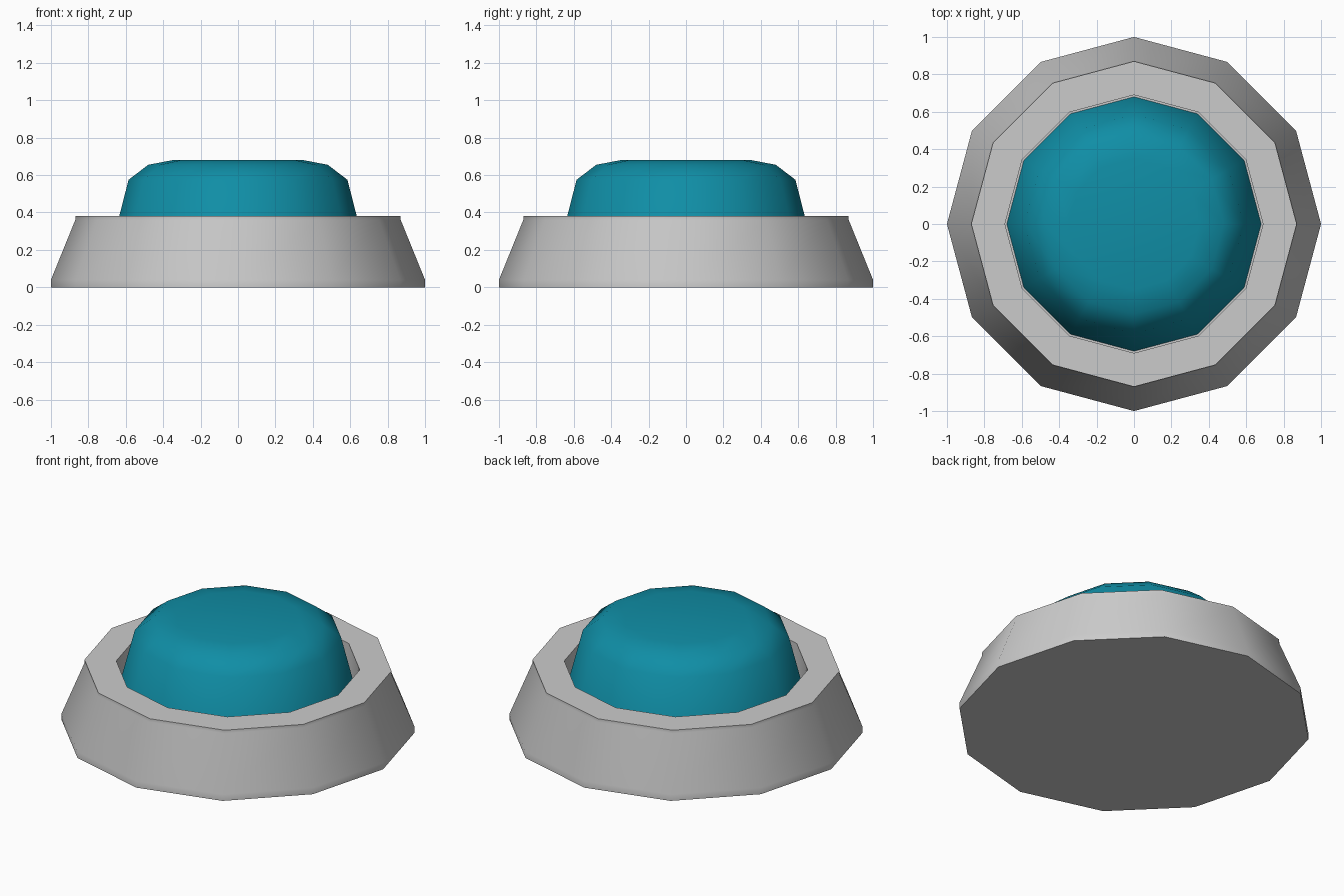
import bpy, bmesh
from math import cos, sin, tau, radians

if "Cube" in bpy.data.objects:
    bpy.data.objects.remove(bpy.data.objects["Cube"])

SIDES = 12


def lathe(name, profile, color=None):
    """Spin a (radius, z) profile into a closed 12-sided solid, capped at both ends."""
    bm = bmesh.new()
    rings = [[bm.verts.new((r * cos(tau * i / SIDES), r * sin(tau * i / SIDES), z))
              for i in range(SIDES)] for r, z in profile]
    for a, b in zip(rings, rings[1:]):
        for i in range(SIDES):
            j = (i + 1) % SIDES
            bm.faces.new((a[i], a[j], b[j], b[i]))
    bm.faces.new(rings[0][::-1])
    bm.faces.new(rings[-1])
    bmesh.ops.recalc_face_normals(bm, faces=bm.faces)
    mesh = bpy.data.meshes.new(name)
    bm.to_mesh(mesh)
    bm.free()
    obj = bpy.data.objects.new(name, mesh)
    bpy.context.collection.objects.link(obj)
    if color:
        mat = bpy.data.materials.new(name + "_colour")
        mat.diffuse_color = color
        mat.use_nodes = True
        mat.node_tree.nodes["Principled BSDF"].inputs["Base Color"].default_value = mat.diffuse_color
        mesh.materials.append(mat)
    bpy.ops.object.select_all(action='DESELECT')
    obj.select_set(True)
    bpy.context.view_layer.objects.active = obj
    bpy.ops.object.shade_smooth_by_angle(angle=radians(40))
    return obj


# Housing: sloped outer wall, flat rim and a recessed well
lathe("base_housing", [(1.0, 0), (1.0, 0.04), (0.87, 0.36), (0.87, 0.38),
                       (0.69, 0.38), (0.69, 0.20)])

# Push button: tapered sides with a shallow rounded top, seated in the well
lathe("push_button", [(0.68, 0.205), (0.585, 0.575), (0.48, 0.655), (0.35, 0.68)],
      (0.005, 0.27, 0.38, 1))
